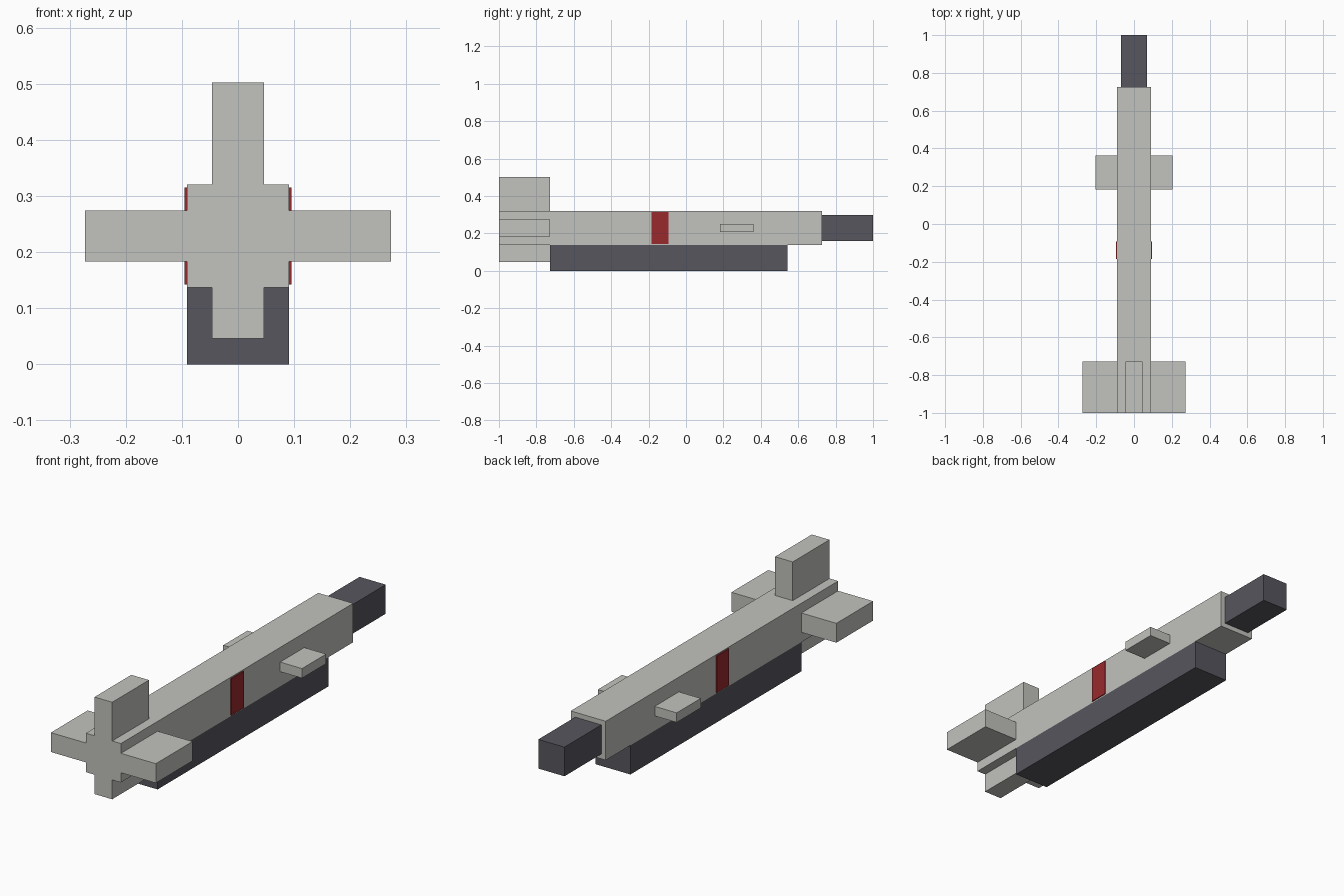
import bpy
import bmesh
from mathutils import Vector

cube = bpy.data.objects.get("Cube")
if cube:
    bpy.data.objects.remove(cube, do_unlink=True)


def material(name, rgb):
    mat = bpy.data.materials.new(name)
    color = (*rgb, 1)
    mat.diffuse_color = color
    mat.use_nodes = True
    mat.node_tree.nodes["Principled BSDF"].inputs["Base Color"].default_value = color
    return mat


def box(name, mat, x, y, z):
    """Axis-aligned box from its (min, max) range on each axis."""
    low, high = (Vector(c) for c in zip(x, y, z))
    bm = bmesh.new()
    bmesh.ops.create_cube(bm, size=1)
    bmesh.ops.scale(bm, vec=high - low, verts=bm.verts)
    mesh = bpy.data.meshes.new(name)
    bm.to_mesh(mesh)
    bm.free()
    mesh.materials.append(mat)
    obj = bpy.data.objects.new(name, mesh)
    obj.location = (low + high) / 2
    bpy.context.collection.objects.link(obj)
    return obj


grey = material("light grey", (0.54, 0.54, 0.51))
dark = material("dark grey", (0.096, 0.093, 0.112))
red = material("red", (0.314, 0.023, 0.026))

# Long body, nose and belly block
half = 0.091
box("body", grey, (-half, half), (-1, 0.726), (0.137, 0.32))
box("nose", dark, (-0.068, 0.068), (0.726, 1), (0.16, 0.297))
box("belly_block", dark, (-half, half), (-0.727, 0.543), (0, 0.137))

# Upright tail fins
tail = (-1, -0.727)
box("top_tail_fin", grey, (-0.046, 0.046), tail, (0.32, 0.502))
box("bottom_tail_fin", grey, (-0.046, 0.046), tail, (0.046, 0.137))

# Side fins, small forward wings and red bands on both sides
for side, sign in (("left", 1), ("right", -1)):
    def span(inner, outer):
        return sorted((sign * inner, sign * outer))

    box(side + "_tail_fin", grey, span(half, 0.273), tail, (0.183, 0.274))
    box(side + "_forward_wing", grey, span(half, 0.205), (0.183, 0.362), (0.206, 0.251))
    box(side + "_red_band", red, span(half, 0.0955), (-0.184, -0.093), (0.142, 0.315))
